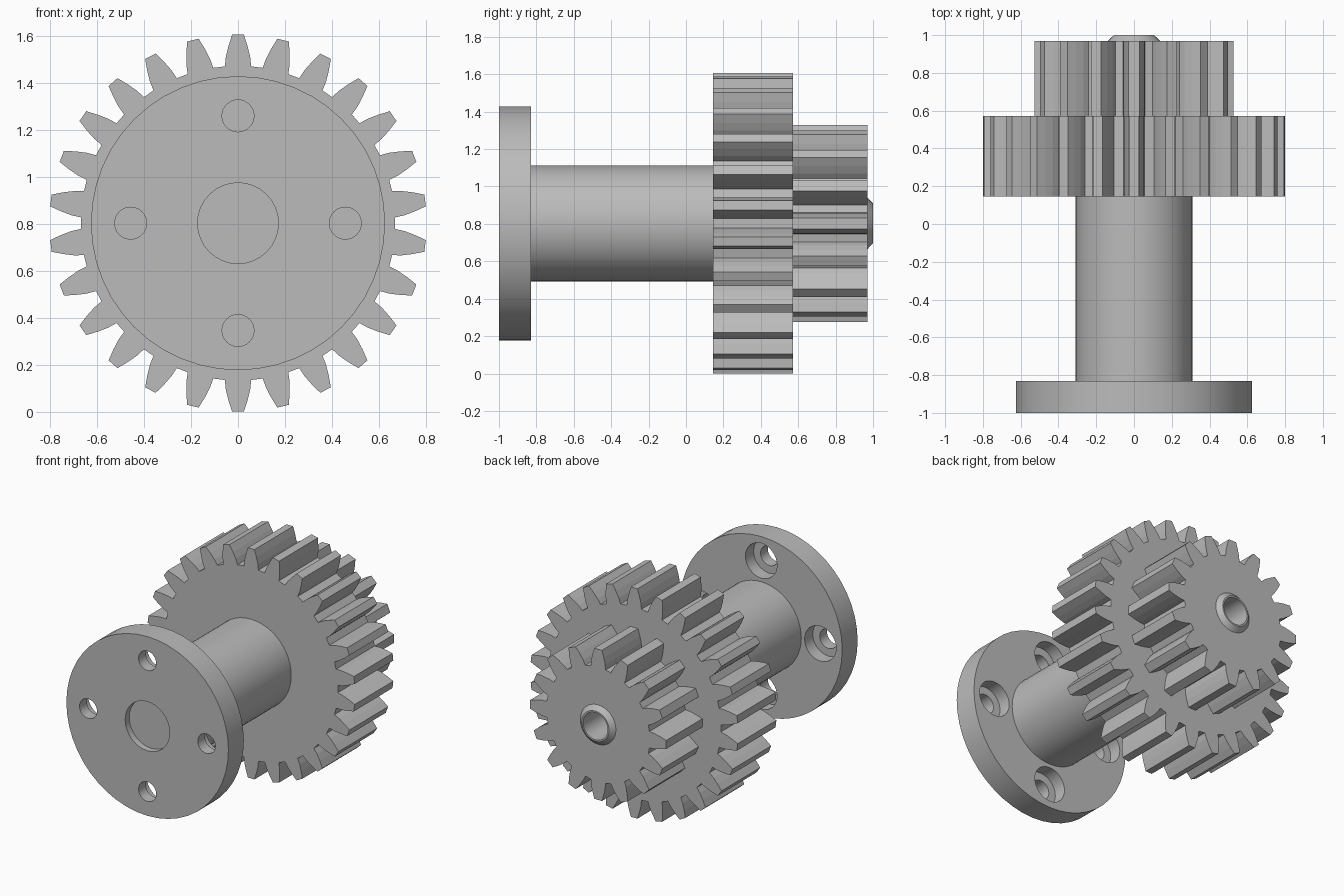
import bpy, bmesh
from math import sin, cos, pi, radians
from mathutils import Vector

AXIS_Z = 0.803          # height of the common axis, which runs along y

cube = bpy.data.objects.get("Cube")
if cube:
    bpy.data.objects.remove(cube, do_unlink=True)

grey = bpy.data.materials.new("plain_grey")
grey.use_nodes = True
GREY = (0.5, 0.5, 0.5, 1)
grey.diffuse_color = GREY
grey.node_tree.nodes["Principled BSDF"].inputs["Base Color"].default_value = GREY


def finish(name, bm, smooth):
    bmesh.ops.recalc_face_normals(bm, faces=bm.faces)
    mesh = bpy.data.meshes.new(name)
    bm.to_mesh(mesh)
    bm.free()
    mesh.materials.append(grey)
    obj = bpy.data.objects.new(name, mesh)
    obj.location.z = AXIS_Z
    bpy.context.collection.objects.link(obj)
    if smooth:
        smooth_shade(obj)
    return obj


def smooth_shade(obj):
    bpy.ops.object.select_all(action='DESELECT')
    obj.select_set(True)
    bpy.context.view_layer.objects.active = obj
    bpy.ops.object.shade_smooth_by_angle(angle=radians(30))


def lathe(name, profile, steps=48, at=(0, 0), smooth=True):
    """Revolve (radius, y) points about a line parallel to y through at=(x, z)."""
    bm = bmesh.new()
    centre = Vector((at[0], 0, at[1]))
    verts = [bm.verts.new(centre + Vector((0, y, r))) for r, y in profile]
    edges = [bm.edges.new(pair) for pair in zip(verts, verts[1:])]
    bmesh.ops.spin(bm, geom=verts + edges, cent=centre, axis=(0, 1, 0),
                   angle=2 * pi, steps=steps, use_duplicate=False)
    bmesh.ops.remove_doubles(bm, verts=bm.verts, dist=1e-5)
    return finish(name, bm, smooth)


def rod(name, r, y0, y1, **kw):
    return lathe(name, [(0, y0), (r, y0), (r, y1), (0, y1)], **kw)


def gear(name, teeth, flank, y0, y1):
    """Extrude a gear outline; flank lists (radius, half angle in degrees), root to tip."""
    bm = bmesh.new()
    outline = []
    for i in range(teeth):
        mid = 2 * pi * i / teeth
        side = [(r, -a) for r, a in flank] + [(r, a) for r, a in reversed(flank)]
        for r, a in side:
            t = mid + radians(a)
            outline.append(bm.verts.new((r * sin(t), y0, r * cos(t))))
    face = bm.faces.new(outline)
    new = bmesh.ops.extrude_face_region(bm, geom=[face], use_keep_orig=True)["geom"]
    bmesh.ops.translate(bm, vec=(0, y1 - y0, 0),
                        verts=[v for v in new if isinstance(v, bmesh.types.BMVert)])
    return finish(name, bm, False)


def cut(obj, cutters, smooth):
    """Subtract the cutters, keep the result as plain mesh and drop the cutters."""
    for c in cutters:
        c.hide_render = True
        mod = obj.modifiers.new("cut", 'BOOLEAN')
        mod.operation = 'DIFFERENCE'
        mod.solver = 'EXACT'
        mod.object = c
    deps = bpy.context.evaluated_depsgraph_get()
    mesh = bpy.data.meshes.new_from_object(obj.evaluated_get(deps))
    obj.modifiers.clear()
    obj.data = mesh
    for c in cutters:
        bpy.data.objects.remove(c, do_unlink=True)
    if smooth:
        smooth_shade(obj)


# Mounting flange with a shallow front recess and four counterbored bolt holes
flange = rod("flange", 0.626, -1, -0.83, steps=48, smooth=False)
cutters = [rod("recess_cutter", 0.172, -1.1, -0.955, steps=32, smooth=False)]
for i in range(4):
    spot = (0.457 * sin(i * pi / 2), 0.457 * cos(i * pi / 2))
    cutters.append(lathe("bolt_cutter",
                         [(0, -1.1), (0.068, -1.1), (0.068, -0.92),
                          (0.122, -0.92), (0.122, -0.7), (0, -0.7)],
                         steps=32, at=spot, smooth=False))
cut(flange, cutters, True)

# Shaft
rod("shaft", 0.31, -0.84, 0.15, steps=48)

# Large and small spur gears
gear("large_gear", 26, [(0.67, 4.8), (0.71, 4.2), (0.755, 3.1), (0.803, 1.8)],
     0.145, 0.572)
small = gear("small_gear", 16, [(0.4, 8.2), (0.435, 7.2), (0.48, 5.3), (0.527, 3.2)],
             0.572, 0.97)
cut(small, [rod("bore_cutter", 0.12, 0.7, 1.1, steps=32, smooth=False)], False)

# Chamfered end boss with a blind bore
lathe("end_boss", [(0, 0.72), (0.095, 0.72), (0.095, 1), (0.106, 1),
                   (0.14, 0.968), (0.14, 0.9), (0.115, 0.9),
                   (0.115, 0.7), (0, 0.7)], steps=32)
